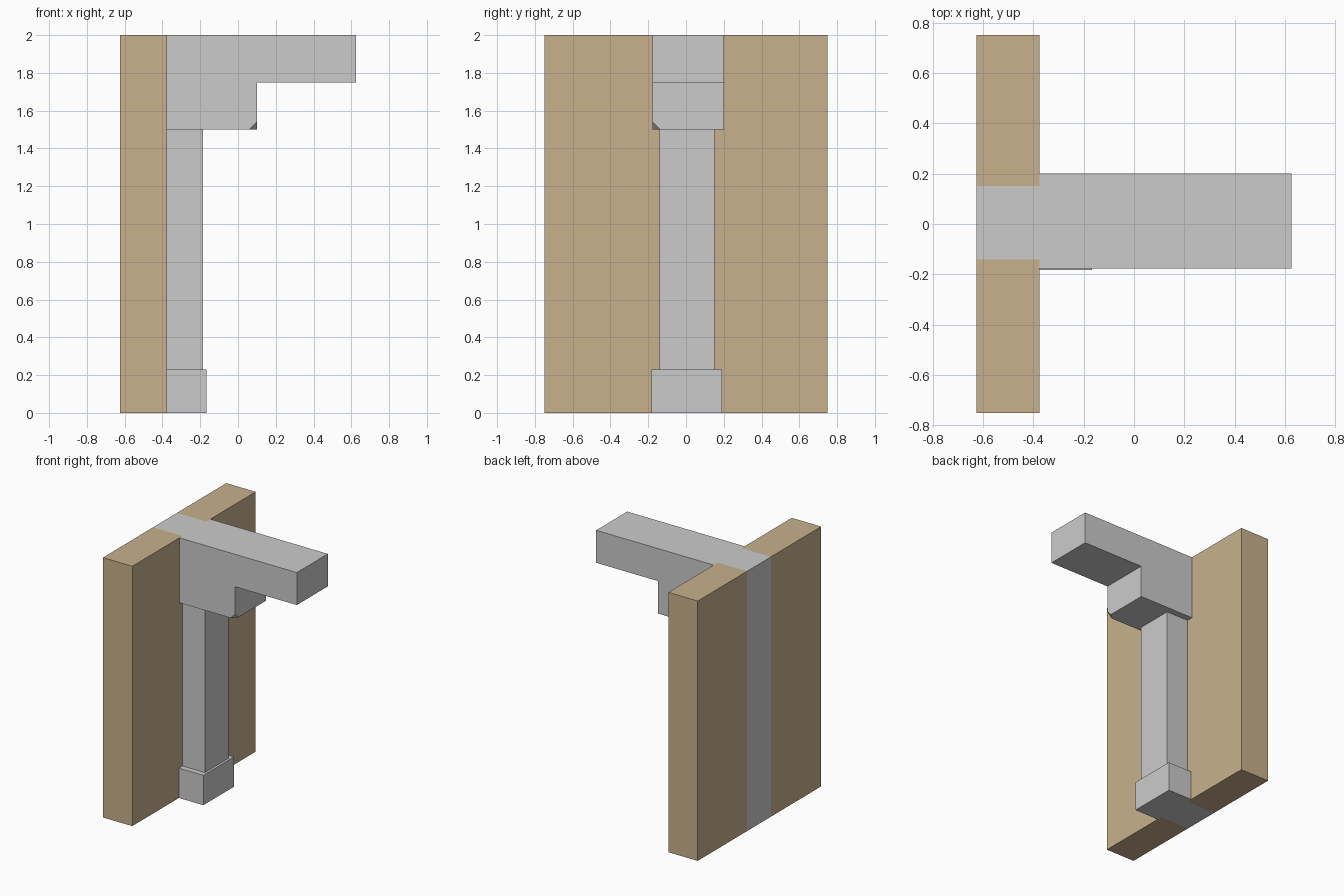
import bpy, bmesh
from mathutils import Vector

if "Cube" in bpy.data.objects:
    bpy.data.objects.remove(bpy.data.objects["Cube"])

tan = bpy.data.materials.new("tan_wall")
tan.diffuse_color = (0.58, 0.44, 0.27, 1)
tan.use_nodes = True
tan.node_tree.nodes["Principled BSDF"].inputs["Base Color"].default_value = tan.diffuse_color


def prism(name, profile, y0, y1, mat=None, chip=None):
    """Extrude an xz profile along y; optionally clip the corner nearest chip."""
    bm = bmesh.new()
    face = bm.faces.new([bm.verts.new((x, y0, z)) for x, z in profile])
    ext = bmesh.ops.extrude_face_region(bm, geom=[face])
    moved = [g for g in ext["geom"] if isinstance(g, bmesh.types.BMVert)]
    bmesh.ops.translate(bm, verts=moved, vec=(0, y1 - y0, 0))
    if chip:
        corner = min(bm.verts, key=lambda v: (v.co - Vector(chip)).length)
        bmesh.ops.bevel(bm, geom=[corner], offset=0.04, segments=1,
                        affect='VERTICES')
    bmesh.ops.recalc_face_normals(bm, faces=bm.faces[:])
    mesh = bpy.data.meshes.new(name)
    bm.to_mesh(mesh)
    bm.free()
    obj = bpy.data.objects.new(name, mesh)
    bpy.context.collection.objects.link(obj)
    if mat:
        mesh.materials.append(mat)
    return obj


def box(name, x0, x1, y0, y1, z0, z1, mat=None):
    return prism(name, [(x0, z0), (x1, z0), (x1, z1), (x0, z1)], y0, y1, mat)


BACK, FACE = -0.625, -0.375      # wall planes
P0, P1 = -0.14, 0.15             # pillar sides

# Wall panels either side of the grey core
box("wall_panel_front", BACK, FACE, -0.75, P0, 0, 2, tan)
box("wall_panel_back", BACK, FACE, P1, 0.75, 0, 2, tan)
box("wall_core", BACK, FACE, P0, P1, 0, 2)

# Pillar and plinth
box("pillar", FACE, -0.185, P0, P1, 0.23, 1.5)
box("plinth", FACE, -0.167, -0.183, 0.19, 0, 0.23)

# Stepped bracket with one chipped lower corner
prism("bracket", [(FACE, 1.5), (0.10, 1.5), (0.10, 1.75),
                  (0.625, 1.75), (0.625, 2), (FACE, 2)],
      -0.177, 0.20, chip=(0.10, -0.177, 1.5))
